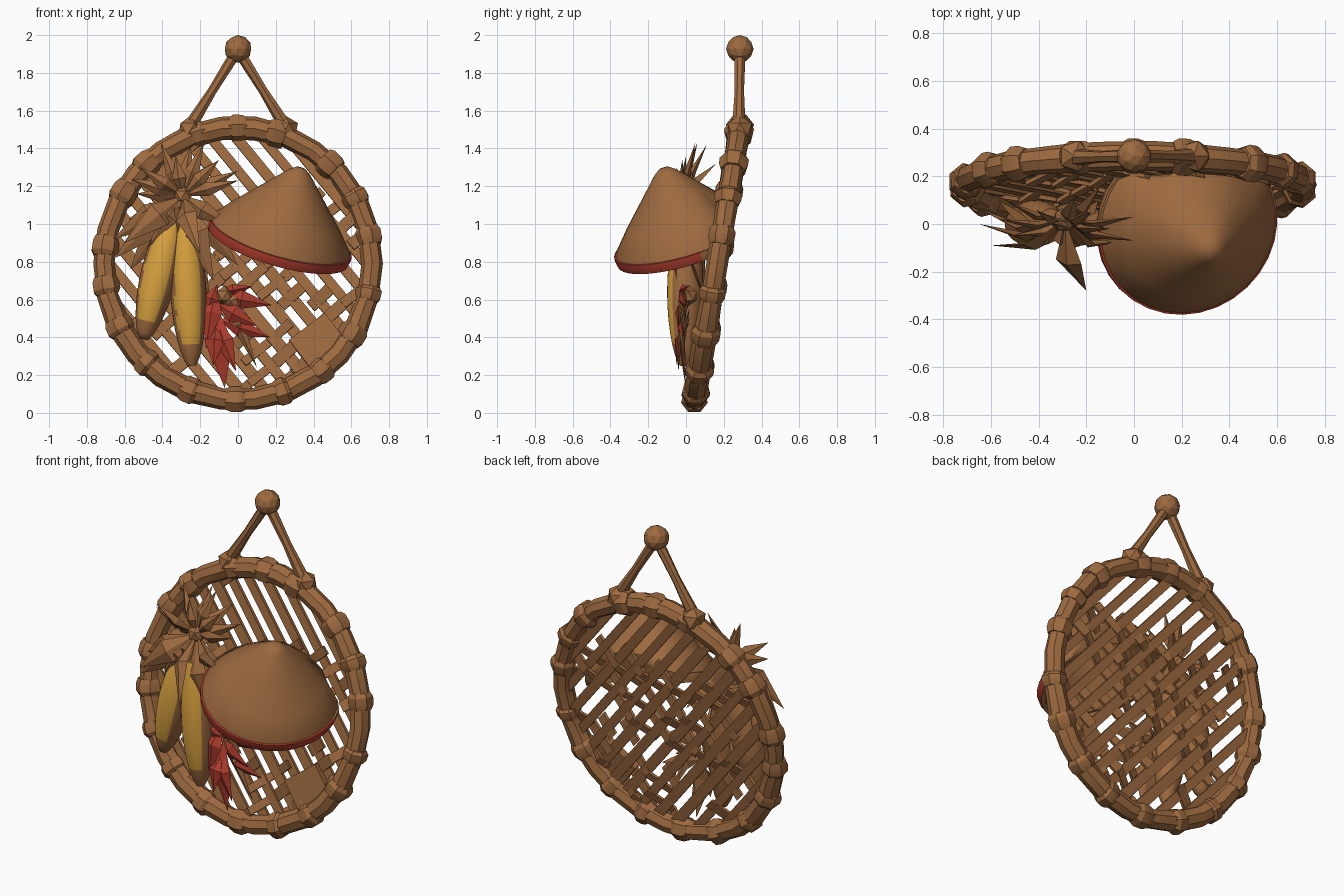
import bpy, bmesh, math, random
from mathutils import Vector, Matrix

random.seed(4)
if "Cube" in bpy.data.objects:
    bpy.data.objects.remove(bpy.data.objects["Cube"])

def material(name, rgb):
    m = bpy.data.materials.new(name)
    m.use_nodes = True
    m.diffuse_color = (*rgb, 1)
    m.node_tree.nodes["Principled BSDF"].inputs["Base Color"].default_value = (*rgb, 1)
    return m

BROWN = material("wicker brown", (0.34, 0.145, 0.051))
RED = material("chilli red", (0.42, 0.045, 0.026))
YELLOW = material("corn yellow", (0.69, 0.36, 0.05))

# Tilted basket plane: u across, v up the plane, w out of its front
TILT = math.radians(9.5)
CENTRE = Vector((0, 0.165, 0.79))
UP = Vector((0, math.sin(TILT), math.cos(TILT)))
OUT = Vector((0, -math.cos(TILT), math.sin(TILT)))
R = 0.71
TALL = 1.03

def on_plane(u, v, w=0):
    return CENTRE + Vector((u, 0, 0)) + UP * v * TALL + OUT * w

def on_rim(a):
    return on_plane(R * math.cos(a), R * math.sin(a))

def finish(bm, name, mats, smooth=None):
    bmesh.ops.recalc_face_normals(bm, faces=bm.faces)
    me = bpy.data.meshes.new(name)
    bm.to_mesh(me)
    bm.free()
    ob = bpy.data.objects.new(name, me)
    bpy.context.collection.objects.link(ob)
    for m in mats:
        me.materials.append(m)
    if smooth:
        bpy.ops.object.select_all(action="DESELECT")
        ob.select_set(True)
        bpy.context.view_layer.objects.active = ob
        bpy.ops.object.shade_smooth_by_angle(angle=math.radians(smooth))

def tube(bm, pts, radii, sides=8, closed=False):
    """Sweep a round section along points."""
    n, rings = len(pts), []
    for i, p in enumerate(pts):
        a = pts[i - 1] if closed or i else pts[0]
        b = pts[(i + 1) % n] if closed or i < n - 1 else pts[-1]
        t = (b - a).normalized()
        x = t.cross(Vector((0, 1, 0))).normalized()
        y = t.cross(x)
        rings.append([bm.verts.new(p + radii[i] * (x * math.cos(k * math.tau / sides) +
                      y * math.sin(k * math.tau / sides))) for k in range(sides)])
    for i in range(n if closed else n - 1):
        r, s = rings[i], rings[(i + 1) % n]
        for k in range(sides):
            j = (k + 1) % sides
            bm.faces.new((r[k], r[j], s[j], s[k]))
    if not closed:
        bm.faces.new(rings[0])
        bm.faces.new(rings[-1])

def slat(bm, a, b, width, thick):
    """Flat strip lying in the basket plane."""
    d = (b - a).normalized()
    m = Matrix((d, OUT.cross(d).normalized(), OUT)).transposed().to_4x4()
    m.translation = (a + b) / 2
    m = m @ Matrix.Diagonal(((b - a).length, width, thick, 1))
    bmesh.ops.create_cube(bm, size=1, matrix=m)

def leaf(bm, base, tip, width, bulge=0.03, front=0):
    """Pointed folded blade; its front faces take the given material."""
    base, tip = Vector(base), Vector(tip)
    d = (tip - base).normalized()
    side = d.cross(Vector((0.15, 1, 0.1))).normalized()
    up = side.cross(d).normalized()
    if up.y > 0:
        up.negate()
    mid = base.lerp(tip, 0.45) + up * bulge
    b, t, l, r, c, k = [bm.verts.new(p) for p in (
        base, tip, mid + side * width, mid - side * width, mid + up * 0.022, mid - up * 0.012)]
    for f in ((b, l, c), (b, c, r), (l, t, c), (c, t, r)):
        bm.faces.new(f).material_index = front
    for f in ((b, k, l), (b, r, k), (l, k, t), (k, r, t)):
        bm.faces.new(f)

# Basket rim
bm = bmesh.new()
N = 26
ring = [on_rim(i * math.tau / N) for i in range(N)]
tube(bm, ring, [random.uniform(0.055, 0.064) for _ in ring], 8, True)
finish(bm, "basket_rim", [BROWN], 40)

# Wrapped bands around the rim
bm = bmesh.new()
for i in range(18):
    a = math.tau * i / 18 + math.pi / 2 + random.uniform(-0.06, 0.06) * (i > 0)
    h = random.uniform(0.05, 0.075)
    pts = [on_rim(a + s * h) for s in (-1, -0.4, 0.5, 1)]
    r = random.uniform(0.069, 0.08)
    tube(bm, pts, [r - 0.012, r, r + 0.001, r - 0.014], 7)
finish(bm, "rim_bands", [BROWN], 25)

# Long diagonal slats
bm = bmesh.new()
def chord(angle, s):
    d = Vector((math.cos(angle), math.sin(angle)))
    return d, Vector((-d.y, d.x)) * s, math.sqrt(max(R * R - s * s, 0))

for i in range(-6, 7):
    d, o, h = chord(math.radians(-50), i * 0.104)
    if h > 0.15:
        a, b = o - d * h, o + d * h
        slat(bm, on_plane(a.x, a.y, -0.01), on_plane(b.x, b.y, -0.01), random.uniform(0.048, 0.064), 0.02)

# Short cross slats, thinner toward the top and the corn side
for i in range(-6, 7):
    d, o, h = chord(math.radians(40), i * 0.104)
    t, k = -h, i
    while t < h - 0.05:
        e = min(t + random.uniform(0.12, 0.2), h)
        p = o + d * (t + e) / 2
        if p.length < 0.4:
            keep = 0.8
        else:
            keep = 0.2 if p.y > 0.15 and p.x > 0 else (0.5 if p.x > 0 else 0.38)
        if random.random() < keep:
            a, b = o + d * t, o + d * e
            w = 0.022 if k % 2 else -0.028
            slat(bm, on_plane(a.x, a.y, -w), on_plane(b.x, b.y, w), random.uniform(0.045, 0.065), 0.018)
        t, k = e, k + 1
# Broad patch low on one side
slat(bm, on_plane(0.33, -0.48, 0.013), on_plane(0.52, -0.34, 0.013), 0.2, 0.045)
finish(bm, "woven_slats", [BROWN])

# Hanging cord, its knots and top knob
bm = bmesh.new()
for s in (-1, 1):
    foot, top = Vector((s * 0.25, 0.28, 1.52)), Vector((s * 0.02, 0.285, 1.89))
    tube(bm, [foot, foot.lerp(top, 0.5), top], [0.036, 0.025, 0.03], 7)
finish(bm, "hanging_cord", [BROWN], 50)
bm = bmesh.new()
for x, z, r in ((-0.25, 1.5, 0.075), (0.25, 1.5, 0.075), (0, 1.927, 0.073)):
    bmesh.ops.create_icosphere(bm, subdivisions=2 if z > 1.6 else 1, radius=r,
                               matrix=Matrix.Translation((x, 0.285, z)))
finish(bm, "knots", [BROWN])

# Conical hat leaning on the basket, flattened where it meets the slats
axis = Vector((0.27, -0.28, 0.92)).normalized()
place = Matrix.Translation((0.22, 0, 0.91)) @ axis.to_track_quat("Z", "Y").to_matrix().to_4x4()

def revolve(name, profile, mats, sides=32):
    """Turn a profile on the hat axis; outer front faces take the last material."""
    bm = bmesh.new()
    rows = [[bm.verts.new((r * math.cos(k * math.tau / sides), r * math.sin(k * math.tau / sides), z))
             for k in range(sides)] for r, z in profile]
    for a, b in zip(rows, rows[1:]):
        for k in range(sides):
            j = (k + 1) % sides
            bm.faces.new((a[k], a[j], b[j], b[k]))
    bmesh.ops.remove_doubles(bm, verts=bm.verts, dist=0.0005)
    bmesh.ops.recalc_face_normals(bm, faces=bm.faces)
    for f in bm.faces:
        c = f.calc_center_median()
        p = place @ c
        if f.normal.dot(Vector((c.x, c.y, 0))) > 0 and p.y < 0.03 + 0.13 * p.x:
            f.material_index = len(mats) - 1
    for v in bm.verts:
        v.co = place @ v.co
        w = (v.co - CENTRE).dot(OUT)
        if w < 0.01:
            v.co += OUT * (0.01 - w)
    finish(bm, name, mats, 40)

revolve("hat_cone", [(0.355, 0.0), (0.385, 0.0), (0.38, 0.03), (0.29, 0.14), (0.16, 0.282), (0.06, 0.392),
                     (0.03, 0.415), (0, 0.42), (0, 0.4), (0.15, 0.262), (0.355, 0.0)], [BROWN])
revolve("hat_trim", [(0.36, -0.028), (0.385, -0.028), (0.392, 0.0), (0.39, 0.024), (0.375, 0.027),
                     (0.36, -0.028)], [BROWN, RED])

# Corn cobs: yellow kernels on the facing side, husk around the rest
def cob(name, top, bottom, radius, turn):
    bm = bmesh.new()
    top, bottom = Vector(top), Vector(bottom)
    steps = 20
    pts = [top.lerp(bottom, i / steps) for i in range(steps + 1)]
    radii = [radius * max(math.sin(math.pi * (0.1 + 0.88 * i / steps)), 0.05) ** 0.5 for i in range(steps + 1)]
    tube(bm, pts, radii, 32)
    bmesh.ops.recalc_face_normals(bm, faces=bm.faces)
    facing = Vector((turn, -1, 0.1)).normalized()
    for f in bm.faces:
        along = (f.calc_center_median() - top).dot(bottom - top) / (bottom - top).length_squared
        if f.normal.dot(facing) > 0.65 + random.uniform(-0.05, 0.05) and along < 0.83:
            f.material_index = 1
    finish(bm, name, [BROWN, YELLOW], 60)

cob("outer_corn_cob", (-0.35, 0.01, 1.02), (-0.5, -0.005, 0.39), 0.097, -0.22)
cob("inner_corn_cob", (-0.28, 0, 1.0), (-0.245, -0.01, 0.25), 0.095, -0.05)

# Corn husks: drooping blades below the tie, a spiky tuft above
bm = bmesh.new()
tie = Vector((-0.29, 0.02, 1.15))
for x, y, z, w in ((-0.65, 0.0, 0.82, 0.08), (-0.6, -0.09, 0.9, 0.07), (-0.57, 0.1, 0.76, 0.08),
                   (-0.47, -0.04, 0.88, 0.05), (-0.2, -0.28, 0.84, 0.06), (-0.13, -0.05, 0.7, 0.08),
                   (0.0, 0.0, 0.78, 0.07), (-0.04, 0.1, 0.84, 0.08), (-0.37, 0.1, 0.6, 0.07),
                   (-0.66, 0.07, 0.92, 0.07), (-0.32, -0.05, 0.95, 0.03), (-0.15, 0.1, 0.6, 0.06),
                   (-0.02, -0.07, 0.98, 0.05)):
    leaf(bm, tie, (x, y, z), w, 0.06)
for x, y, z in ((-0.41, 0.06, 1.43), (-0.33, 0, 1.36), (-0.25, 0.11, 1.42), (-0.18, 0.05, 1.43),
                (-0.1, -0.02, 1.34), (0.0, 0.03, 1.28), (0.0, -0.07, 1.23), (-0.57, 0.02, 1.24),
                (-0.52, -0.05, 1.3), (-0.14, 0.16, 1.32), (-0.54, 0.1, 1.16)):
    leaf(bm, tie, (x, y, z), 0.038, 0.02)
bmesh.ops.create_icosphere(bm, subdivisions=1, radius=0.055, matrix=Matrix.Translation(tie))
finish(bm, "corn_husks", [BROWN])

# Chilli bunch: red pods leaving the stem at stepped heights, brown backs and stems
bm = bmesh.new()
for start, x, y, z, w in ((0.56, -0.07, 0, 0.13, 0.07), (0.68, -0.17, -0.03, 0.34, 0.055),
                          (0.5, -0.01, -0.04, 0.22, 0.05), (0.5, 0.17, -0.01, 0.4, 0.05),
                          (0.63, 0.18, 0, 0.57, 0.05), (0.58, 0.1, -0.04, 0.46, 0.05),
                          (0.48, -0.13, -0.05, 0.25, 0.055), (0.64, 0.08, 0.01, 0.67, 0.03),
                          (0.68, -0.17, 0, 0.5, 0.04)):
    leaf(bm, (-0.11, 0.02, start), (x, y, z), w, 0.03, 1)
for x, z in ((0.1, 0.24), (0.03, 0.5)):
    leaf(bm, (-0.07, 0.03, 0.66), (x, 0, z), 0.035, 0.04)
bmesh.ops.create_icosphere(bm, subdivisions=1, radius=0.055, matrix=Matrix.Translation((-0.07, 0.01, 0.62)))
finish(bm, "chilli_bunch", [BROWN, RED])
